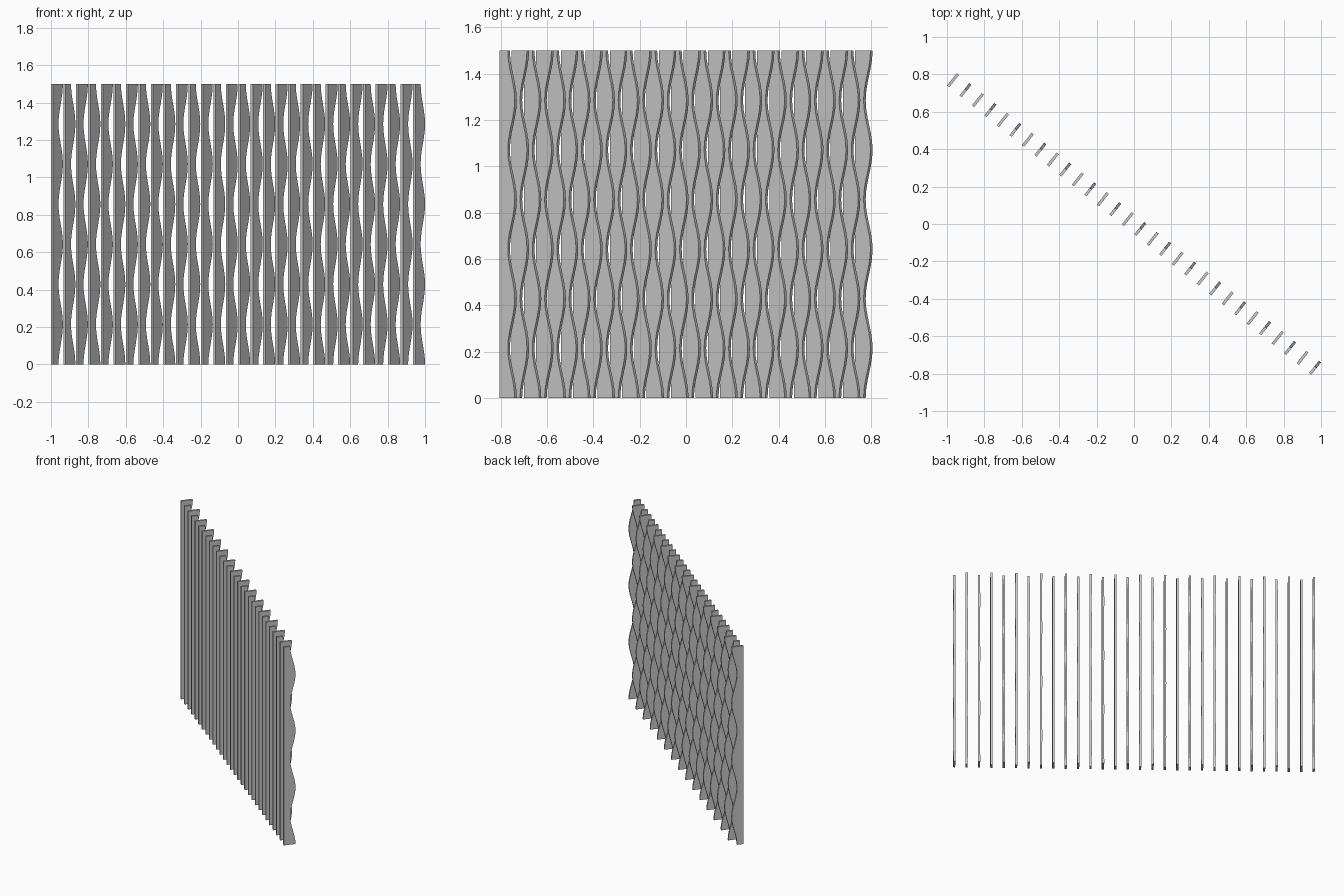
import bpy, bmesh, math
from mathutils import Vector

if "Cube" in bpy.data.objects:
    bpy.data.objects.remove(bpy.data.objects["Cube"])

COUNT, HEIGHT = 30, 1.5
DEPTH, WAVE, THICK = 0.084, 0.038, 0.015
SEGS, WAVES = 42, 3.5
ROW = Vector((1.936, -1.537, 0))          # first fin to last fin
along = ROW.normalized()
out = Vector((-along.y, along.x, 0))      # fins stand square to the row


def fin_mesh(name, phase):
    """Thin upright board: straight front edge, wavy back edge."""
    bm = bmesh.new()
    rows = []
    for i in range(SEGS + 1):
        t = i / SEGS
        d = DEPTH - WAVE * (0.5 - 0.5 * math.cos(2 * math.pi * WAVES * t + phase))
        up = Vector((0, 0, HEIGHT * t))
        rows.append([bm.verts.new(up + out * (a - DEPTH / 2) + along * b)
                     for a, b in ((0, -THICK / 2), (0, THICK / 2),
                                  (d, THICK / 2), (d, -THICK / 2))])
    for lo, hi in zip(rows, rows[1:]):
        for k in range(4):
            n = (k + 1) % 4
            bm.faces.new((lo[k], lo[n], hi[n], hi[k]))
    bm.faces.new(rows[0])
    bm.faces.new(rows[-1])
    bmesh.ops.recalc_face_normals(bm, faces=bm.faces)
    mesh = bpy.data.meshes.new(name)
    bm.to_mesh(mesh)
    bm.free()
    return mesh


# Two wave phases alternate along the diagonal screen
meshes = [fin_mesh("fin_a", math.pi), fin_mesh("fin_b", 0)]
for i in range(COUNT):
    fin = bpy.data.objects.new(f"screen_fin_{i + 1:02d}", meshes[i % 2])
    fin.location = ROW * (i / (COUNT - 1) - 0.5)
    bpy.context.collection.objects.link(fin)
